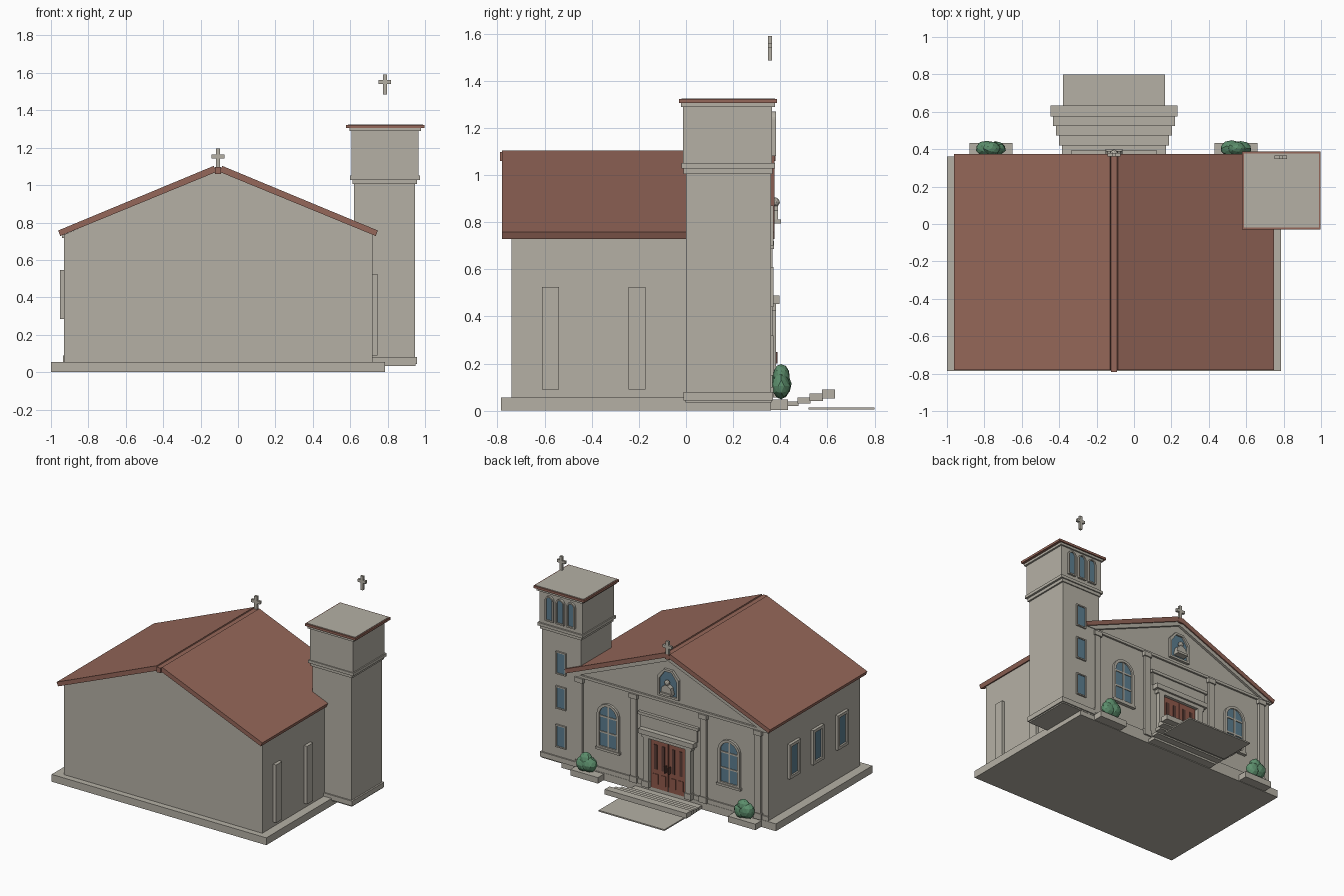
import bpy, bmesh, math, random
from mathutils import Vector

if "Cube" in bpy.data.objects:
    bpy.data.objects.remove(bpy.data.objects["Cube"])

random.seed(4)
CX = -0.107  # centre line of the nave


def mat(name, rgb):
    m = bpy.data.materials.new(name)
    m.diffuse_color = (*rgb, 1)
    m.use_nodes = True
    m.node_tree.nodes["Principled BSDF"].inputs["Base Color"].default_value = m.diffuse_color
    return m


STONE = mat("stone", (0.46, 0.435, 0.375))
TILE = mat("roof_tile", (0.30, 0.135, 0.10))
GLASS = mat("window_glass", (0.11, 0.21, 0.28))
WOOD = mat("door_wood", (0.28, 0.10, 0.07))
DARK = mat("dark_wood", (0.10, 0.045, 0.035))
LEAF = mat("leaves", (0.11, 0.28, 0.155))


def finish(name, bm, m):
    bmesh.ops.recalc_face_normals(bm, faces=bm.faces[:])
    me = bpy.data.meshes.new(name)
    bm.to_mesh(me)
    bm.free()
    me.materials.append(m)
    ob = bpy.data.objects.new(name, me)
    bpy.context.collection.objects.link(ob)
    return ob


def place(u, d, z, side):
    return (d, u, z) if side else (u, d, z)


def prism(name, pts, d0, d1, m, side=False):
    """Extrude an upright (u, z) outline from depth d0 to d1."""
    bm = bmesh.new()
    a = [bm.verts.new(place(u, d0, z, side)) for u, z in pts]
    b = [bm.verts.new(place(u, d1, z, side)) for u, z in pts]
    bm.faces.new(a)
    bm.faces.new(b[::-1])
    for i in range(len(pts)):
        j = (i + 1) % len(pts)
        bm.faces.new((a[i], a[j], b[j], b[i]))
    return finish(name, bm, m)


def box(name, x0, x1, y0, y1, z0, z1, m=STONE):
    return prism(name, [(x0, z0), (x1, z0), (x1, z1), (x0, z1)], y0, y1, m)


def ring(name, outer, inner, d0, d1, m, side=False):
    """Frame between two outlines with matching point counts."""
    bm = bmesh.new()
    loops = [[bm.verts.new(place(u, d, z, side)) for u, z in pts]
             for pts, d in ((outer, d0), (outer, d1), (inner, d1), (inner, d0))]
    n = len(outer)
    for k in range(4):
        p, q = loops[k], loops[(k + 1) % 4]
        for i in range(n):
            j = (i + 1) % n
            bm.faces.new((p[i], p[j], q[j], q[i]))
    return finish(name, bm, m)


def rect(c, w, z0, z1):
    return [(c - w, z0), (c + w, z0), (c + w, z1), (c - w, z1)]


def arch(c, w, z0, z1, n=10):
    zc = z1 - w
    return [(c - w, z0), (c + w, z0)] + [
        (c + w * math.cos(math.pi * i / n), zc + w * math.sin(math.pi * i / n)) for i in range(n + 1)]


def house(c, w, z0, z1, cut):
    return [(c - w, z0), (c + w, z0), (c + w, z1 - cut), (c + w * .4, z1), (c - w * .4, z1), (c - w, z1 - cut)]


def window(name, shape, c, w, z0, z1, t, wall, out, side=False, *extra):
    glass = shape(c, w - t, z0 + t, z1 - t, *extra)
    prism(name + "_glass", glass, wall, wall + out * 0.4, GLASS, side)
    ring(name + "_frame", shape(c, w, z0, z1, *extra), glass, wall, wall + out, STONE, side)


def cross(name, x, y, z0, h, w):
    t = h * 0.1
    zc = z0 + h * 0.62
    prism(name, [(x - t, z0), (x + t, z0), (x + t, zc - t), (x + w, zc - t), (x + w, zc + t), (x + t, zc + t),
                 (x + t, z0 + h), (x - t, z0 + h), (x - t, zc + t), (x - w, zc + t), (x - w, zc - t),
                 (x - t, zc - t)], y - 0.009, y + 0.009, STONE)


# Plinth and nave
WALL = 0.348
box("plinth", -1.0, 0.785, -0.785, 0.36, 0, 0.055)
box("nave_walls", -0.93, 0.72, -0.74, WALL, 0.055, 0.735)
prism("gables", [(-0.93, 0.735), (0.72, 0.735), (CX, 1.085)], -0.74, WALL, STONE)
box("facade_skirting", -0.935, 0.63, WALL, 0.358, 0.055, 0.088)

# Roof slabs, ridge and raking mouldings
for s in (-1, 1):
    side = "left" if s < 0 else "right"
    prism("roof_" + side, [(CX + s * 0.855, 0.757), (CX + s * 0.843, 0.728), (CX + s * 0.01, 1.07),
                           (CX + s * 0.022, 1.103)], -0.78, 0.375, TILE)
    prism("raking_moulding_" + side, [(CX + s * 0.835, 0.731), (CX + s * 0.76, 0.731), (CX, 1.043), (CX, 1.075)],
          WALL, 0.366, STONE)
box("roof_ridge", CX - 0.016, CX + 0.016, -0.79, 0.38, 1.06, 1.098, TILE)
cross("gable_cross", CX, 0.37, 1.085, 0.11, 0.036)

# Facade pilasters and bands
box("facade_cornice", -0.94, 0.63, WALL, 0.362, 0.718, 0.738)
for i, off in enumerate((-0.745, -0.29, 0.29, 0.74)):
    x = CX + off
    box(f"pilaster_{i}", x - 0.024, x + 0.024, WALL, 0.366, 0.055, 0.70)
    box(f"pilaster_capital_{i}", x - 0.033, x + 0.033, WALL, 0.374, 0.685, 0.72)
    box(f"pilaster_foot_{i}", x - 0.031, x + 0.031, WALL, 0.372, 0.055, 0.10)

# Arched windows with glazing bars
for s in (-1, 1):
    x = CX + s * 0.503
    window(f"arched_window_{s}", arch, x, 0.092, 0.235, 0.58, 0.02, WALL, 0.018)
    box(f"window_bar_upright_{s}", x - 0.006, x + 0.006, WALL, 0.36, 0.25, 0.565)
    for z in (0.36, 0.478):
        box(f"window_bar_{s}", x - 0.075, x + 0.075, WALL, 0.36, z - 0.006, z + 0.006)
    box(f"window_sill_{s}", x - 0.1, x + 0.1, WALL, 0.372, 0.225, 0.242)

# Gable niche with a plain bust
window("niche", house, CX, 0.088, 0.765, 0.975, 0.016, WALL, 0.02, False, 0.06)
box("bust_shelf", CX - 0.045, CX + 0.045, WALL, 0.402, 0.795, 0.812)
prism("bust_shoulders", [(CX - 0.045, 0.812), (CX + 0.045, 0.812), (CX + 0.036, 0.85), (CX + 0.012, 0.868),
                         (CX - 0.012, 0.868), (CX - 0.036, 0.85)], 0.358, 0.39, STONE)
bm = bmesh.new()
bmesh.ops.create_icosphere(bm, subdivisions=2, radius=0.02)
bmesh.ops.translate(bm, verts=bm.verts, vec=(CX, 0.378, 0.885))
finish("bust_head", bm, STONE)

# Doorway
for s in (-1, 1):
    a, b = sorted((CX + s * 0.003, CX + s * 0.145))
    box(f"door_leaf_{s}", a, b, WALL, 0.36, 0.055, 0.425, WOOD)
    for k in (0.042, 0.105):
        c = CX + s * k
        box(f"door_panel_{s}", c - 0.012, c + 0.012, 0.36, 0.364, 0.20, 0.385, DARK)
        box(f"door_low_panel_{s}", c - 0.02, c + 0.02, 0.36, 0.364, 0.09, 0.165, WOOD)
    c = CX + s * 0.016
    box(f"door_handle_{s}", c - 0.004, c + 0.004, 0.36, 0.388, 0.20, 0.25, DARK)
    c = CX + s * 0.175
    box(f"door_column_{s}", c - 0.022, c + 0.022, WALL, 0.382, 0.055, 0.43)
    box(f"door_column_foot_{s}", c - 0.029, c + 0.029, WALL, 0.388, 0.055, 0.10)
box("door_lintel", CX - 0.208, CX + 0.208, WALL, 0.382, 0.425, 0.452)
box("door_cornice", CX - 0.228, CX + 0.228, WALL, 0.396, 0.452, 0.488)
box("door_panel_above", CX - 0.235, CX + 0.235, WALL, 0.358, 0.488, 0.58)
box("door_panel_cap", CX - 0.25, CX + 0.25, WALL, 0.37, 0.58, 0.602)

# Steps and paving
box("landing", CX - 0.278, CX + 0.278, 0.355, 0.425, 0.005, 0.03)
for i in range(4):
    w = 0.295 + 0.015 * i
    y = 0.42 + 0.052 * i
    box(f"step_{i}", CX - w, CX + w, y, y + 0.057, 0.02 + 0.0105 * i, 0.04 + 0.0165 * i)
box("paving_slab", CX - 0.273, CX + 0.273, 0.52, 0.8, 0.004, 0.014)

# Planters and shrubs
for i, x in enumerate((-0.765, 0.545)):
    box(f"planter_{i}", x - 0.115, x + 0.115, 0.355, 0.432, 0.003, 0.048)
    bm = bmesh.new()
    for dx, r, z in ((-0.022, 0.06, 0.115), (0.026, 0.054, 0.105), (0.004, 0.05, 0.146)):
        new = bmesh.ops.create_icosphere(bm, subdivisions=2, radius=r)["verts"]
        for v in new:
            v.co *= random.uniform(0.93, 1.06)
            v.co = Vector((v.co.x + x + dx, v.co.y * 0.72 + 0.404, v.co.z + z))
    finish(f"shrub_{i}", bm, LEAF)

# Side wall windows (left) and flat strips (right)
for i, y in enumerate((0.06, -0.22, -0.51)):
    window(f"side_window_{i}", rect, y, 0.064, 0.285, 0.545, 0.022, -0.93, -0.022, True)
for i, y in enumerate((-0.575, -0.207)):
    box(f"side_strip_{i}", 0.72, 0.745, y - 0.036, y + 0.036, 0.09, 0.525)

# Bell tower: stacked blocks
TX = 0.785
box("tower_foot_lip", 0.622, 0.948, -0.002, 0.362, 0.034, 0.045)
box("tower_foot", 0.61, 0.957, -0.01, 0.37, 0.043, 0.08)
box("tower_shaft", 0.62, 0.945, 0.0, 0.36, 0.08, 1.01)
box("tower_band_low", 0.612, 0.957, -0.01, 0.368, 1.005, 1.028)
box("tower_band_high", 0.598, 0.973, -0.02, 0.377, 1.028, 1.05)
box("belfry", 0.606, 0.964, -0.012, 0.365, 1.05, 1.29)
box("belfry_cornice", 0.595, 0.978, -0.022, 0.377, 1.288, 1.305)
box("tower_roof_edge", 0.578, 0.998, -0.03, 0.387, 1.305, 1.322, TILE)
box("tower_roof_deck", 0.588, 0.988, -0.02, 0.377, 1.322, 1.325)
cross("tower_cross", TX, 0.356, 1.485, 0.105, 0.033)

# Tower windows and belfry openings
for i, z in enumerate((0.15, 0.44, 0.70)):
    window(f"tower_window_{i}", rect, TX, 0.042, z, z + 0.17, 0.009, 0.36, 0.012)
for i, off in enumerate((-0.09, 0, 0.09)):
    window(f"belfry_opening_{i}", arch, TX + off, 0.034, 1.08, 1.27, 0.01, 0.365, 0.016)
